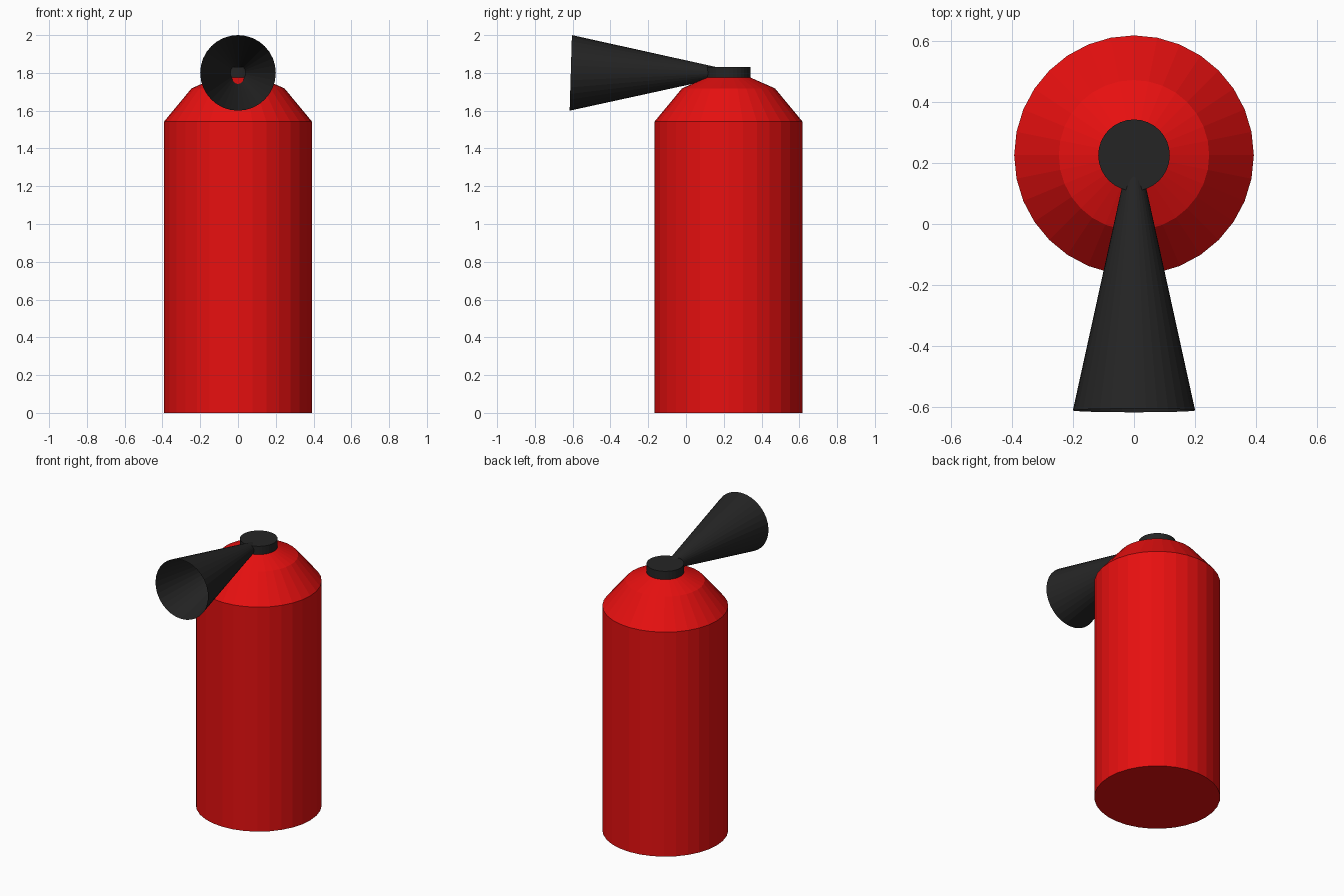
import bpy
import bmesh
import math

SIDES = 32
AXIS_Y = 0.225

cube = bpy.data.objects.get("Cube")
if cube:
    bpy.data.objects.remove(cube, do_unlink=True)


def make_material(name, rgb):
    mat = bpy.data.materials.new(name)
    mat.use_nodes = True
    mat.diffuse_color = (*rgb, 1)
    bsdf = next(n for n in mat.node_tree.nodes if n.type == "BSDF_PRINCIPLED")
    bsdf.inputs["Base Color"].default_value = (*rgb, 1)
    return mat


def lathe(name, profile, mat, cap_start=True, cap_end=True):
    """Turn (radius, height) points around z; a zero radius makes a point."""
    bm = bmesh.new()
    rings = []
    for r, z in profile:
        if r == 0:
            rings.append([bm.verts.new((0, 0, z))] * SIDES)
            continue
        angles = [math.tau * i / SIDES for i in range(SIDES)]
        rings.append([bm.verts.new((r * math.cos(a), r * math.sin(a), z)) for a in angles])
    for low, high in zip(rings, rings[1:]):
        for i in range(SIDES):
            j = (i + 1) % SIDES
            corners = dict.fromkeys((low[i], low[j], high[j], high[i]))
            bm.faces.new(list(corners))
    if cap_start:
        bm.faces.new(rings[0][::-1])
    if cap_end:
        bm.faces.new(rings[-1])
    mesh = bpy.data.meshes.new(name)
    bm.to_mesh(mesh)
    bm.free()
    mesh.materials.append(mat)
    obj = bpy.data.objects.new(name, mesh)
    bpy.context.collection.objects.link(obj)
    return obj


red = make_material("red paint", (0.8, 0.005, 0.005))
black = make_material("black rubber", (0.018, 0.018, 0.018))

# Tank with sloped shoulder
tank = lathe("tank", [(0.392, 0), (0.392, 1.542), (0.246, 1.718), (0.117, 1.775)], red)
tank.location.y = AXIS_Y

# Valve cap on the neck
cap = lathe("valve_cap", [(0.117, 1.775), (0.117, 1.832)], black)
cap.location.y = AXIS_Y

# Hollow discharge horn, pointing forward, with a slightly slanted mouth
horn = lathe("horn", [(0.2, 0.91), (0, 0)], black, False, False)
for v in horn.data.vertices:
    x, y, z = v.co
    v.co = (x, 0.3 - z + 0.03 * y, 1.8 + y)
bm = bmesh.new()
bm.from_mesh(horn.data)
bmesh.ops.recalc_face_normals(bm, faces=bm.faces)
bm.to_mesh(horn.data)
bm.free()
